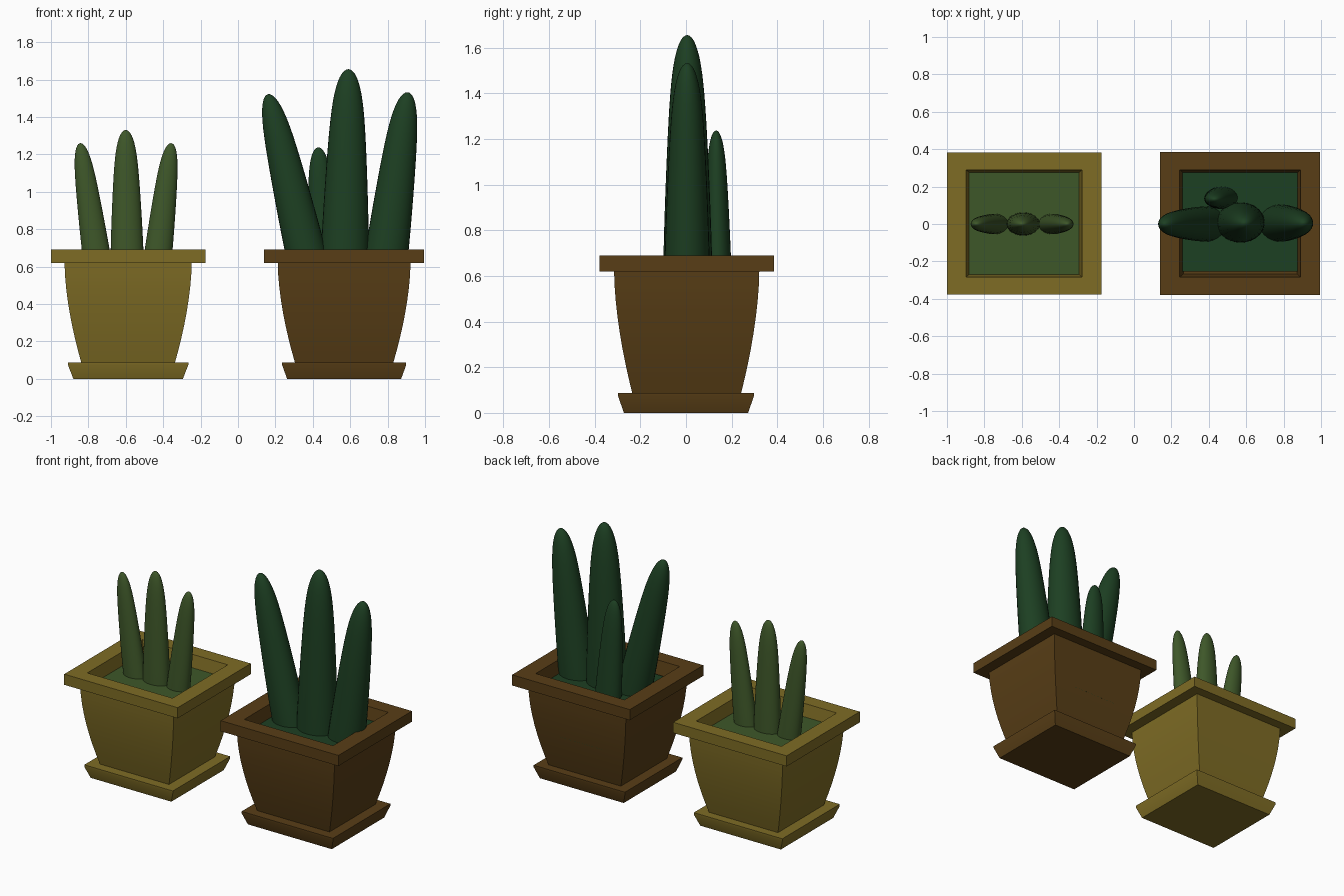
import bpy, bmesh, math

if "Cube" in bpy.data.objects:
    bpy.data.objects.remove(bpy.data.objects["Cube"])


def material(name, rgb):
    m = bpy.data.materials.new(name)
    m.diffuse_color = (*rgb, 1)
    m.use_nodes = True
    m.node_tree.nodes["Principled BSDF"].inputs["Base Color"].default_value = m.diffuse_color
    return m


def loft(name, rings, mat):
    """Skin a list of equal-length point rings and cap both ends."""
    bm = bmesh.new()
    loops = [[bm.verts.new(p) for p in ring] for ring in rings]
    n = len(loops[0])
    for a, b in zip(loops, loops[1:]):
        for i in range(n):
            j = (i + 1) % n
            bm.faces.new((a[i], a[j], b[j], b[i]))
    bm.faces.new(loops[0][::-1])
    bm.faces.new(loops[-1])
    bmesh.ops.recalc_face_normals(bm, faces=bm.faces)
    me = bpy.data.meshes.new(name)
    bm.to_mesh(me)
    bm.free()
    me.materials.append(mat)
    ob = bpy.data.objects.new(name, me)
    bpy.context.collection.objects.link(ob)
    bpy.context.view_layer.objects.active = ob
    bpy.ops.object.select_all(action='DESELECT')
    ob.select_set(True)
    bpy.ops.object.shade_smooth_by_angle(angle=math.radians(30))
    return ob


def square_loft(name, cx, cy, levels, mat):
    """Loft rectangles given as (z, half width, half depth)."""
    return loft(name, [[(cx + sx * hx, cy + sy * hy, z) for sx, sy in
                        ((-1, -1), (1, -1), (1, 1), (-1, 1))]
                       for z, hx, hy in levels], mat)


def pot(name, cx, bottom, top, rim, inner, saucer_top, saucer_base, mat):
    # curved body, overhanging rim and hollow mouth in one shell
    levels = []
    for i in range(9):
        t = i / 8
        k = 1 - (1 - t) ** 1.7
        levels.append((0.085 + 0.535 * t, bottom[0] + (top[0] - bottom[0]) * k,
                       bottom[1] + (top[1] - bottom[1]) * k))
    levels += [(0.62, *rim), (0.69, *rim), (0.69, *inner),
               (0.59, inner[0] - 0.02, inner[1] - 0.018)]
    square_loft(name + "_pot", cx, 0.003, levels, mat)
    # flared saucer
    square_loft(name + "_saucer", cx, 0, [(0, *saucer_base), (0.075, *saucer_top),
                                          (0.088, *saucer_top)], mat)


def leaf(name, base, tip, half, depth, mat, z0=0.58, segs=28, rows=22):
    """Tapered round-tipped leaf; base and tip are (x, y) and (x, y, z)."""
    rings = []
    for r in range(rows + 1):
        t = min(math.sin(math.pi / 2 * r / rows), 0.9999)
        w = (1 - 0.42 * t ** 1.4) * math.sqrt(1 - t ** 10)
        x = base[0] + (tip[0] - base[0]) * t
        y = base[1] + (tip[1] - base[1]) * t
        z = z0 + (tip[2] - z0) * t
        rings.append([(x + half * w * math.cos(a), y + depth * w * math.sin(a), z)
                      for a in (2 * math.pi * i / segs for i in range(segs))])
    loft(name, rings, mat)


ochre = material("ochre_clay", (0.21, 0.15, 0.018))
brown = material("brown_clay", (0.098, 0.048, 0.008))
light_green = material("light_green", (0.048, 0.095, 0.022))
dark_green = material("dark_green", (0.012, 0.05, 0.016))

# left plant
pot("left", -0.5875, (0.25, 0.238), (0.34, 0.318), (0.4125, 0.38), (0.31, 0.287),
    (0.322, 0.298), (0.293, 0.272), ochre)
square_loft("left_soil", -0.5875, 0.003, [(0.5, 0.28, 0.262), (0.61, 0.294, 0.272)], light_green)
leaf("left_middle_leaf", (-0.592, 0), (-0.6, 0, 1.33), 0.09, 0.062, light_green)
leaf("left_outer_leaf_a", (-0.745, 0), (-0.842, 0, 1.26), 0.077, 0.055, light_green)
leaf("left_outer_leaf_b", (-0.437, 0), (-0.358, 0, 1.26), 0.077, 0.055, light_green)

# right plant
pot("right", 0.5675, (0.2625, 0.238), (0.355, 0.318), (0.428, 0.382), (0.323, 0.287),
    (0.332, 0.298), (0.305, 0.272), brown)
square_loft("right_soil", 0.5675, 0.017, [(0.32, 0.16, 0.274), (0.61, 0.322, 0.272)], dark_green)
leaf("right_middle_leaf", (0.57, 0.008), (0.59, 0.005, 1.655), 0.13, 0.108, dark_green)
leaf("right_outer_leaf_a", (0.385, 0), (0.165, 0, 1.522), 0.113, 0.095, dark_green)
leaf("right_outer_leaf_b", (0.783, 0.005), (0.905, 0.005, 1.532), 0.118, 0.1, dark_green)
leaf("right_back_leaf", (0.468, 0.14), (0.43, 0.132, 1.237), 0.088, 0.06, dark_green)
